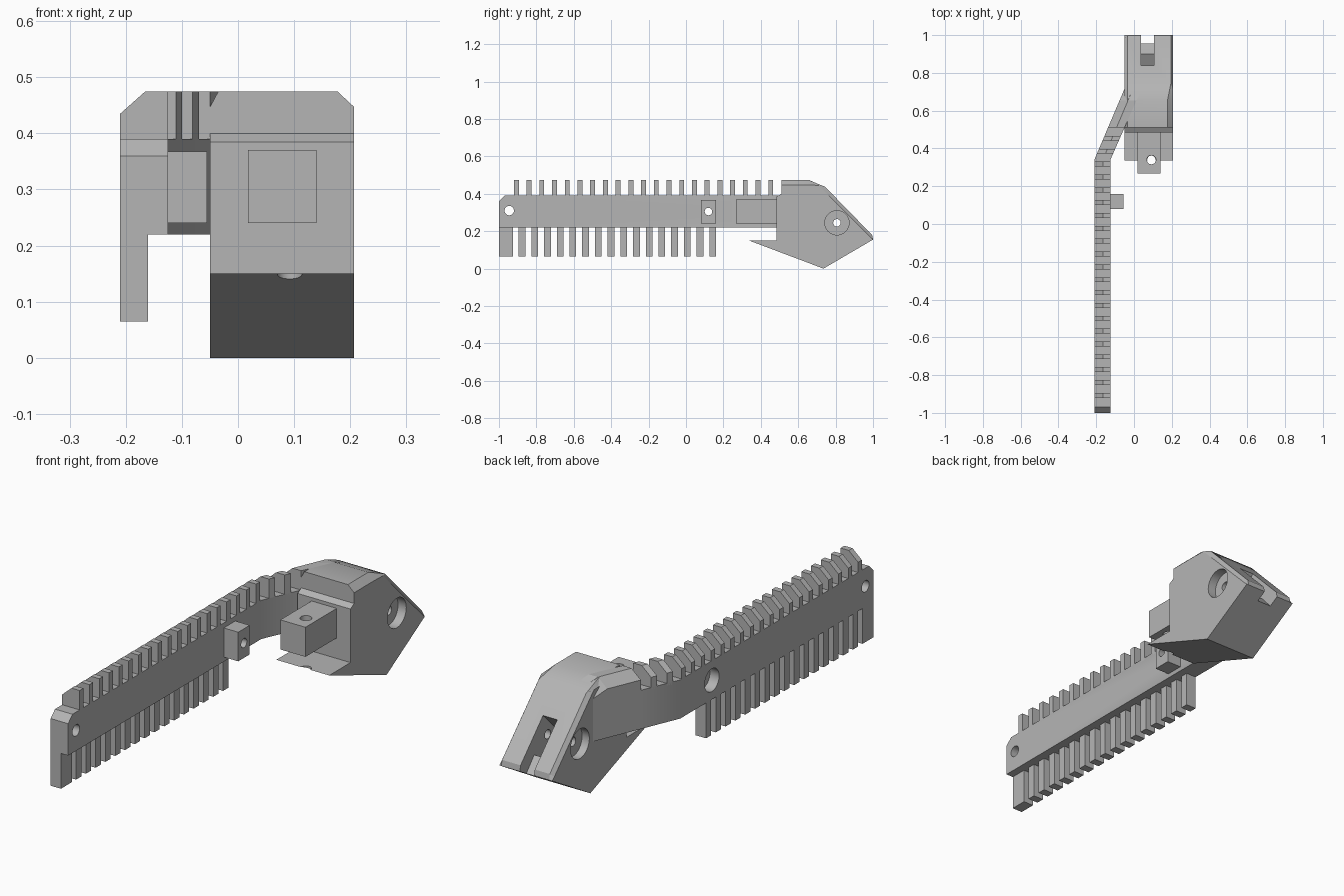
import bpy, bmesh
from math import sin, cos, pi, radians

cube = bpy.data.objects.get("Cube")
if cube:
    bpy.data.objects.remove(cube, do_unlink=True)

grey = bpy.data.materials.new("light grey")
grey.use_nodes = True
grey.diffuse_color = (0.46, 0.46, 0.46, 1)
grey.node_tree.nodes["Principled BSDF"].inputs["Base Color"].default_value = grey.diffuse_color


def loft(name, loops):
    """Closed solid through a list of matching point loops."""
    bm = bmesh.new()
    rings = [[bm.verts.new(p) for p in loop] for loop in loops]
    n = len(rings[0])
    for a, b in zip(rings, rings[1:]):
        for i in range(n):
            j = (i + 1) % n
            bm.faces.new((a[i], a[j], b[j], b[i]))
    bm.faces.new(rings[0][::-1])
    bm.faces.new(rings[-1])
    bmesh.ops.recalc_face_normals(bm, faces=bm.faces)
    mesh = bpy.data.meshes.new(name)
    bm.to_mesh(mesh)
    bm.free()
    mesh.materials.append(grey)
    obj = bpy.data.objects.new(name, mesh)
    bpy.context.collection.objects.link(obj)
    return obj


def box(name, x, y, z):
    return loft(name, [[(x[0], v, z[0]), (x[1], v, z[0]), (x[1], v, z[1]), (x[0], v, z[1])] for v in y])


def side_prism(name, profile, x):
    return loft(name, [[(v, y, z) for y, z in profile] for v in x])


def circle(a, b, r, n=32):
    return [(a + r * cos(2 * pi * i / n), b + r * sin(2 * pi * i / n)) for i in range(n)]


def cross_hole(y, z, r, x):
    return side_prism("cutter", circle(y, z, r), x)


def cut(obj, cutters):
    bpy.ops.object.select_all(action='DESELECT')
    bpy.context.view_layer.objects.active = obj
    obj.select_set(True)
    for c in cutters:
        c.hide_render = True
        mod = obj.modifiers.new("cut", 'BOOLEAN')
        mod.operation = 'DIFFERENCE'
        mod.solver = 'EXACT'
        mod.object = c
        bpy.ops.object.modifier_apply(modifier=mod.name)
        bpy.data.objects.remove(c, do_unlink=True)
    bpy.ops.object.shade_smooth_by_angle(angle=radians(25))


# The bar runs straight, then bends towards the head
BEND = 0.34


def outer(y):
    return -0.21 + 0.425 * max(0, y - BEND)


def inner(y):
    return -0.125 + 0.44 * max(0, y - BEND)


def bar_section(y, top):
    return [(outer(y), y, 0.22), (inner(y), y, 0.22), (inner(y), y, top), (outer(y), y, top)]


bar = loft("bar", [bar_section(y, z) for y, z in
                   ((-1, 0.36), (-0.97, 0.39), (BEND, 0.39), (0.51, 0.39), (0.73, 0.39))])
cut(bar, [cross_hole(-0.945, 0.31, 0.025, (-0.3, 0)),
          cross_hole(0.12, 0.305, 0.02, (-0.3, 0)),
          cross_hole(0.12, 0.305, 0.05, (-0.3, -0.165))])


# Upper teeth with a chamfered outer corner
def tooth_section(y, top=0.475):
    a, b = outer(y), inner(y)
    return [(a, y, 0.38), (b, y, 0.38), (b, y, top), (a + 0.045, y, top), (a, y, top - 0.04)]


PITCH = 0.068
for i in range(21):
    y = -0.92 + i * PITCH
    loft(f"upper_tooth_{i + 1}", [tooth_section(y), tooth_section(y + 0.026)])
loft("arm_shoulder", [tooth_section(0.51), tooth_section(0.655), tooth_section(0.73, 0.442)])

# Lower teeth, thinner than the bar
box("lower_end_tooth", (-0.21, -0.16), (-1, -0.925), (0.065, 0.23))
for i in range(16):
    y = -0.895 + i * PITCH
    box(f"lower_tooth_{i + 1}", (-0.21, -0.16), (y, y + 0.036), (0.065, 0.23))

# Small drilled block on the inner side of the bar
lug = box("bar_lug", (-0.126, -0.055), (0.08, 0.16), (0.24, 0.368))
cut(lug, [cross_hole(0.12, 0.305, 0.02, (-0.2, 0))])

# Head: full outline, outline on the side faces, chamfer width on the left
outline = [
    ((0.51, 0.475), (0.51, 0.447), 0.03),
    ((0.652, 0.475), (0.652, 0.447), 0.03),
    ((0.743, 0.438), (0.71, 0.445), 0.012),
    ((0.995, 0.18), (0.985, 0.168), 0.01),
]
outline += [(p, p, 0.01) for p in ((1, 0.155), (0.735, 0), (0.337, 0.15),
                                   (0.485, 0.15), (0.485, 0.385), (0.51, 0.4))]
X0, X1 = -0.05, 0.207
head = loft("head", [
    [(X0, *s) for f, s, w in outline],
    [(X0 + 0.015, *f) for f, s, w in outline],
    [(X1 - w, *f) for f, s, w in outline],
    [(X1, *s) for f, s, w in outline]])

# Rear slot with a hooked lip, cross pin hole, side recesses, and tongue hole
slot = [(0.84, 0.34), (0.75, 0.25), (0.77, 0.17), (0.83, 0.15), (0.9, 0.19),
        (0.955, 0.129), (1.1, 0), (1.1, 0.45), (0.9, 0.45)]
tongue_hole = loft("cutter", [[(x, y, z) for x, y in circle(0.092, 0.34, 0.022)] for z in (0.05, 0.22)])
PIN = (0.807, 0.245)
cut(head, [side_prism("cutter", slot, (0.038, 0.107)),
           cross_hole(*PIN, 0.02, (-0.2, 0.3)),
           cross_hole(*PIN, 0.065, (-0.2, X0 + 0.035)),
           cross_hole(*PIN, 0.065, (X1 - 0.04, 0.3)),
           tongue_hole])

# Block standing out from the head, drilled from above
block = box("head_block", (0.018, 0.14), (0.268, 0.49), (0.24, 0.37))
cut(block, [loft("cutter", [[(x, y, z) for x, y in circle(0.092, 0.34, 0.024)] for z in (0.1, 0.5)])])
